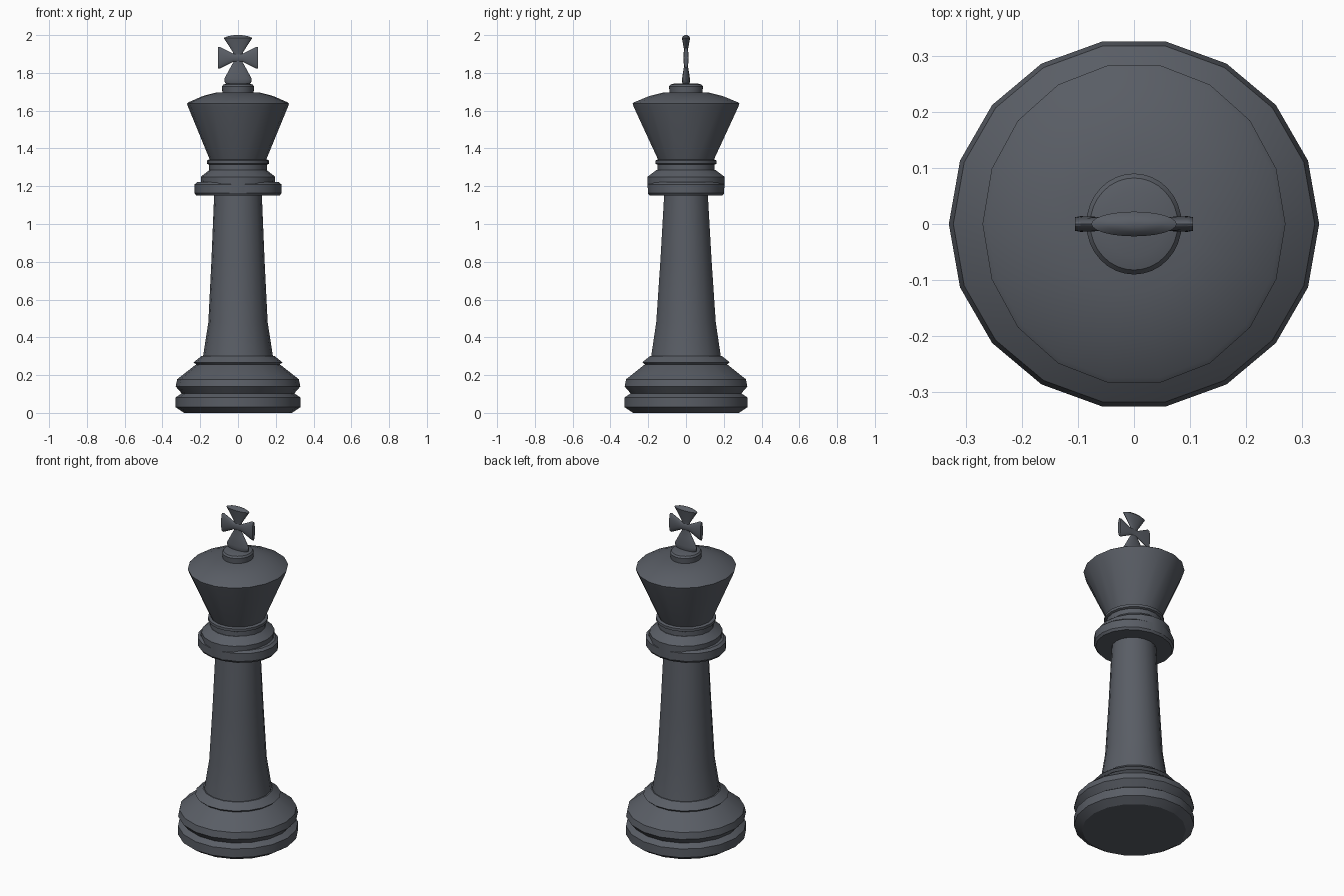
import bpy, bmesh, math
from mathutils import Matrix

if "Cube" in bpy.data.objects:
    bpy.data.objects.remove(bpy.data.objects["Cube"])

mat = bpy.data.materials.new("dark_grey")
mat.diffuse_color = (0.10, 0.11, 0.13, 1)
mat.use_nodes = True
mat.node_tree.nodes["Principled BSDF"].inputs["Base Color"].default_value = mat.diffuse_color


def lathe(name, profile, sides=18, sy=1.0, turn=None, angle=30):
    """Spin (radius, z) or (radius, z, y_radius) points into a closed solid."""
    bm = bmesh.new()
    rings = []
    for p in profile:
        rx, z = p[0], p[1]
        ry = p[2] if len(p) > 2 else rx * sy
        rings.append([bm.verts.new((rx * math.cos(a), ry * math.sin(a), z))
                      for a in (2 * math.pi * i / sides for i in range(sides))])
    for lo, hi in zip(rings, rings[1:]):
        for i in range(sides):
            j = (i + 1) % sides
            bm.faces.new((lo[i], lo[j], hi[j], hi[i]))
    bm.faces.new(rings[0][::-1])
    bm.faces.new(rings[-1])
    if turn:
        bm.transform(turn)
    bmesh.ops.recalc_face_normals(bm, faces=bm.faces)
    me = bpy.data.meshes.new(name)
    bm.to_mesh(me)
    bm.free()
    me.materials.append(mat)
    ob = bpy.data.objects.new(name, me)
    bpy.context.collection.objects.link(ob)
    bpy.ops.object.select_all(action='DESELECT')
    ob.select_set(True)
    bpy.context.view_layer.objects.active = ob
    bpy.ops.object.shade_smooth_by_angle(angle=math.radians(angle))
    return ob


# Stepped foot
lathe("base_disc", [(.285, 0), (.33, .03), (.33, .082), (.295, .105)])
lathe("base_bell", [(.295, .10), (.33, .14), (.322, .178), (.228, .252), (.205, .262)])
lathe("base_ring", [(.215, .25), (.235, .268), (.192, .302), (.17, .302)])

# Tapered column
lathe("shaft", [(.185, .30, .187), (.157, .48, .160), (.141, .80, .138), (.126, 1.16, .117)])

# Collars and neck
lathe("lower_collar", [(.22, 1.15, .196), (.23, 1.163, .205), (.23, 1.21, .205), (.215, 1.222, .19)])
lathe("upper_collar", [(.195, 1.165, .205), (.197, 1.25, .207), (.15, 1.287, .157)])
lathe("neck", [(.153, 1.27), (.153, 1.32)])
lathe("neck_ring", [(.155, 1.315), (.165, 1.32), (.165, 1.336), (.155, 1.341)])

# Flared head with shallow domed top
lathe("head", [(.145, 1.33), (.265, 1.622, .282), (.27, 1.638, .287),
               (.261, 1.645, .278), (.185, 1.678, .195), (.115, 1.696, .122)])

# Button under the cross
lathe("finial_button", [(.082, 1.685, .086), (.085, 1.728, .09), (.078, 1.738, .082), (.055, 1.745, .058)], 32)

# Cross: flattened upright and crossbar
lathe("cross_upright", [(.055, 1.735), (.07, 1.75), (.072, 1.77), (.045, 1.82), (.02, 1.865), (.018, 1.885),
                        (.03, 1.915), (.076, 1.985), (.05, 1.995), (.02, 2.0)], 24, sy=.29)
lay = Matrix.Translation((0, 0, 1.88)) @ Matrix.Rotation(math.pi / 2, 4, 'Y')
lathe("cross_bar", [(.056, -.105, .012), (.057, -.095, .014), (.022, -.025, .011), (.022, .025, .011),
                    (.057, .095, .014), (.056, .105, .012)], 24, turn=lay)
